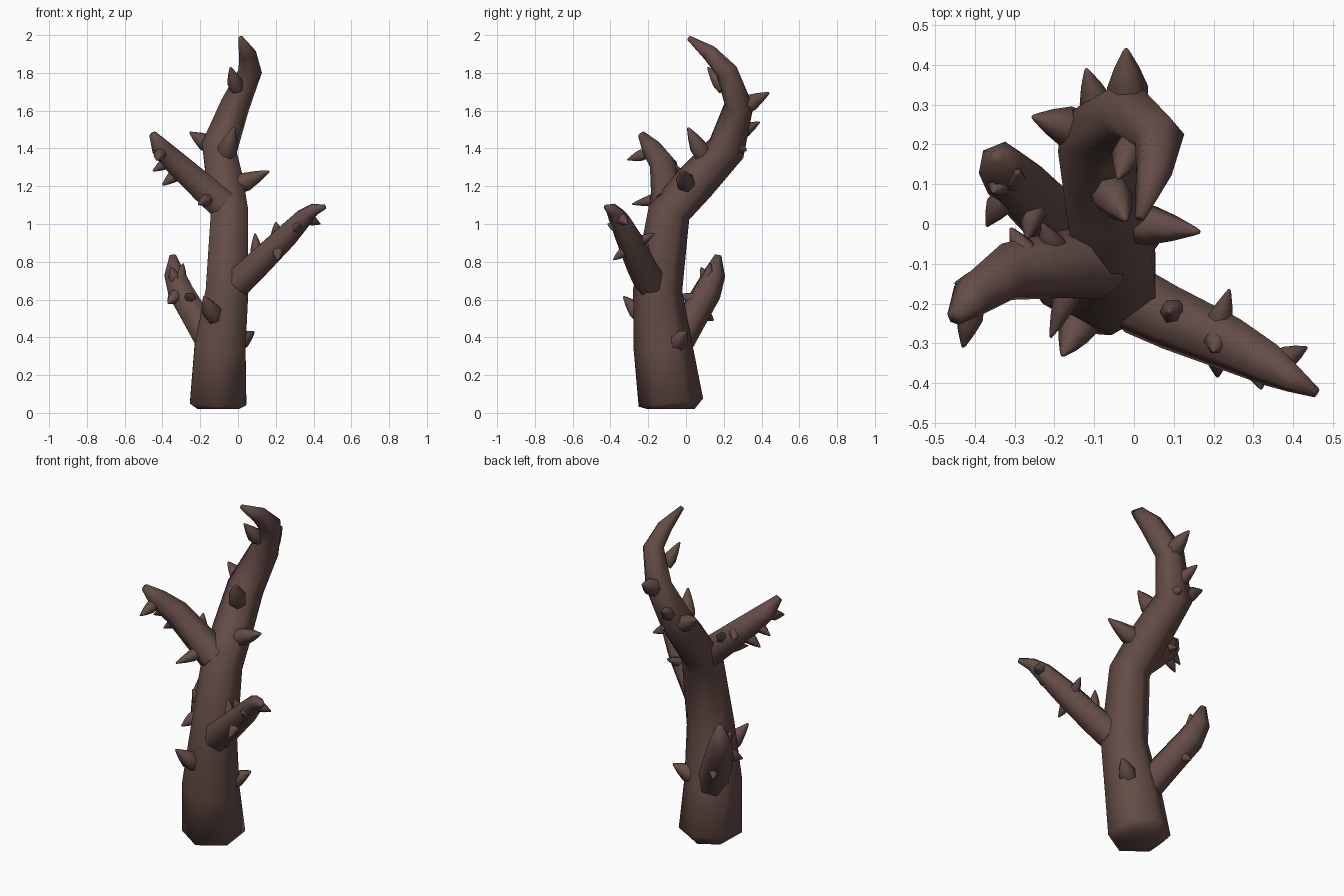
import bpy, bmesh, math
from mathutils import Vector

bark = bpy.data.materials.new("dark_brown_bark")
bark.diffuse_color = (0.127, 0.072, 0.061, 1)


def tube(name, path, sides=6, ref=(0, -1, 0)):
    """Tapered tube through (x, y, z, radius) points, closed at both ends."""
    pts = [Vector(p[:3]) for p in path]
    n = len(pts)
    u = Vector(ref)
    bm = bmesh.new()
    rings = []
    for i, p in enumerate(pts):
        t = (pts[min(i + 1, n - 1)] - pts[max(i - 1, 0)]).normalized()
        if abs(u.dot(t)) > 0.95:
            u = t.orthogonal()
        u = (u - t * u.dot(t)).normalized()
        v = t.cross(u)
        r = path[i][3]
        angles = [2 * math.pi * k / sides for k in range(sides)]
        rings.append([bm.verts.new(p + r * (u * math.cos(a) + v * math.sin(a))) for a in angles])
    for a, b in zip(rings, rings[1:]):
        for k in range(sides):
            j = (k + 1) % sides
            bm.faces.new((a[k], a[j], b[j], b[k]))
    bm.faces.new(rings[0][::-1])
    bm.faces.new(rings[-1])
    bmesh.ops.recalc_face_normals(bm, faces=bm.faces)
    for f in bm.faces:
        f.smooth = True
    me = bpy.data.meshes.new(name)
    bm.to_mesh(me)
    bm.free()
    me.set_sharp_from_angle(angle=math.radians(80))
    me.materials.append(bark)
    ob = bpy.data.objects.new(name, me)
    bpy.context.collection.objects.link(ob)
    return ob


def thorns(name, radius, spikes):
    """Blunt bulging spikes, each given as base point and tip point."""
    for i, s in enumerate(spikes):
        a, b = Vector(s[:3]), Vector(s[3:])
        profile = ((-0.15, 0.9), (0.2, 1.0), (0.6, 0.62), (0.92, 0.22), (1.0, 0.1))
        tube(f"{name}_{i + 1}", [(*a.lerp(b, t), radius * k) for t, k in profile], 6, (1, 0, 0))


# Trunk, curling over at the top
tube("trunk", [
    (-0.105, -0.08, 0.02, 0.125), (-0.105, -0.08, 0.055, 0.172),
    (-0.095, -0.122, 0.35, 0.156), (-0.058, -0.15, 0.65, 0.13),
    (-0.045, -0.09, 1.06, 0.113), (-0.07, 0.05, 1.22, 0.11),
    (-0.10, 0.215, 1.40, 0.102), (-0.015, 0.28, 1.63, 0.08),
    (0.065, 0.215, 1.81, 0.063), (0.05, 0.125, 1.905, 0.046),
    (0.015, 0.015, 1.985, 0.014)])

# Side branches
tube("upper_left_branch", [
    (-0.08, -0.10, 1.10, 0.09), (-0.17, -0.10, 1.18, 0.086),
    (-0.32, -0.12, 1.315, 0.073), (-0.405, -0.18, 1.40, 0.057),
    (-0.45, -0.235, 1.475, 0.022)])
tube("right_branch", [
    (0.0, -0.19, 0.69, 0.088), (0.09, -0.235, 0.775, 0.082),
    (0.25, -0.305, 0.93, 0.070), (0.345, -0.355, 1.03, 0.055),
    (0.40, -0.39, 1.075, 0.036), (0.46, -0.425, 1.09, 0.013)])
tube("lower_left_branch", [
    (-0.13, -0.06, 0.34, 0.085), (-0.22, 0.03, 0.50, 0.082),
    (-0.30, 0.11, 0.635, 0.077), (-0.335, 0.15, 0.735, 0.06),
    (-0.345, 0.17, 0.835, 0.018)])

# Thorns on the trunk
thorns("trunk_thorn", 0.052, [
    (-0.06, 0.08, 1.38, -0.02, 0.01, 1.51),
    (0.01, 0.0, 1.21, 0.165, -0.02, 1.28),
    (-0.015, 0.32, 1.63, -0.02, 0.44, 1.695),
    (-0.15, 0.24, 1.42, -0.255, 0.27, 1.485),
    (-0.13, -0.24, 0.52, -0.18, -0.33, 0.615),
    (0.0, -0.05, 0.37, 0.085, 0.0, 0.43)])
thorns("trunk_small_thorn", 0.042, [
    (-0.09, 0.29, 1.485, -0.12, 0.39, 1.54),
    (-0.01, 0.19, 1.73, -0.04, 0.115, 1.83),
    (-0.07, 0.27, 1.41, -0.06, 0.32, 1.39)])

# Thorns on the upper left branch
thorns("upper_left_thorn", 0.034, [
    (-0.16, -0.16, 1.13, -0.21, -0.285, 1.105),
    (-0.41, -0.22, 1.37, -0.43, -0.31, 1.34),
    (-0.33, -0.11, 1.26, -0.40, -0.13, 1.205),
    (-0.37, -0.14, 1.33, -0.45, -0.15, 1.28),
    (-0.27, -0.08, 1.29, -0.31, -0.01, 1.27),
    (-0.20, -0.06, 1.23, -0.23, 0.0, 1.29)])

# Thorns on the right branch
thorns("right_thorn", 0.033, [
    (0.10, -0.22, 0.84, 0.09, -0.22, 0.95),
    (0.21, -0.26, 0.90, 0.24, -0.165, 0.95),
    (0.37, -0.345, 1.03, 0.435, -0.31, 1.0),
    (0.21, -0.32, 0.86, 0.21, -0.385, 0.81),
    (0.31, -0.36, 0.98, 0.32, -0.415, 1.0),
    (0.21, -0.29, 0.94, 0.20, -0.32, 1.01)])

# Thorns on the lower left branch
thorns("lower_left_thorn", 0.036, [
    (-0.25, 0.05, 0.60, -0.27, -0.04, 0.625),
    (-0.33, 0.06, 0.62, -0.37, -0.005, 0.58),
    (-0.31, 0.11, 0.70, -0.29, 0.13, 0.79),
    (-0.25, 0.09, 0.53, -0.28, 0.145, 0.49),
    (-0.33, 0.11, 0.70, -0.355, 0.08, 0.77)])
